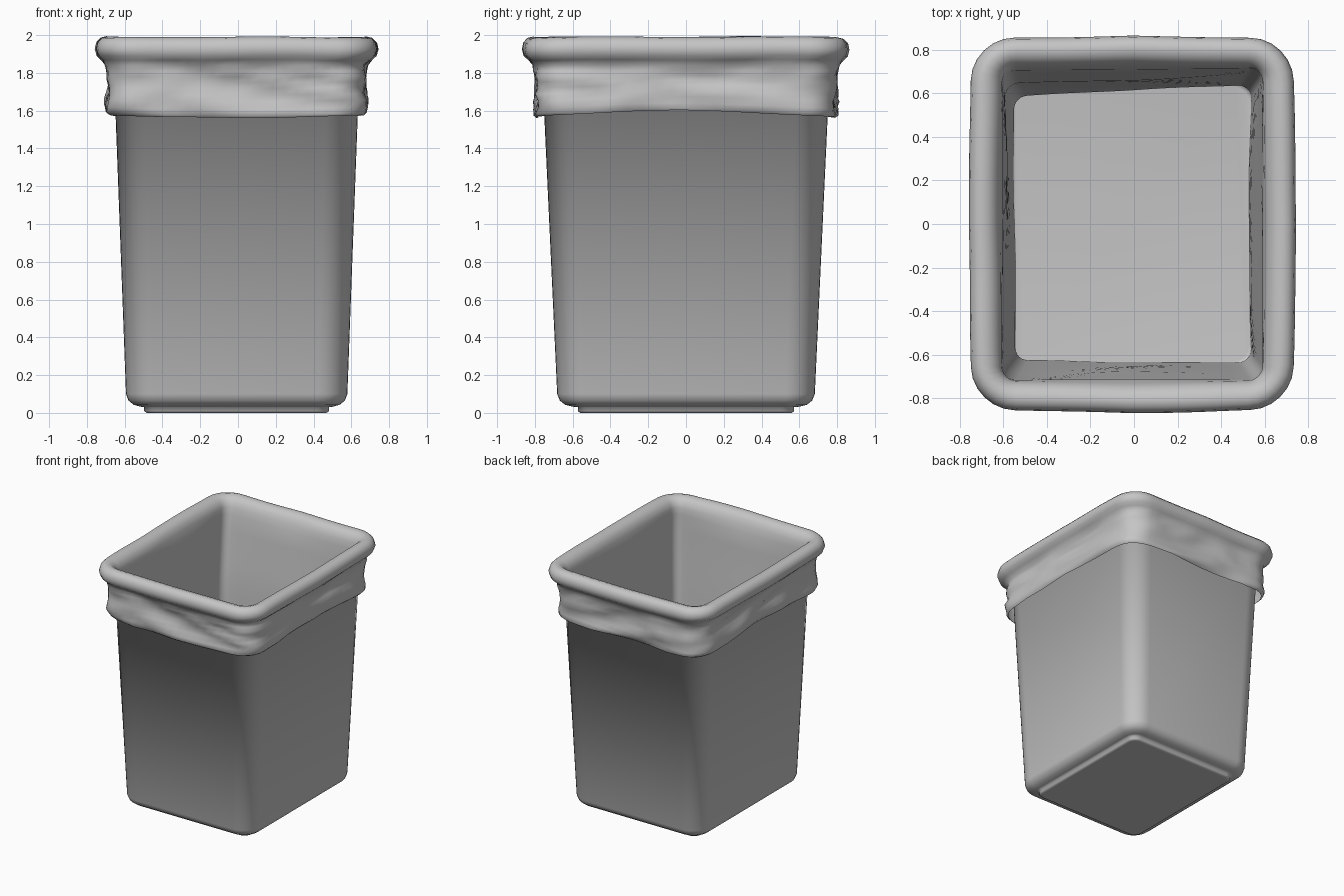
import bpy
import bmesh
import math
from mathutils import Vector, noise

cube = bpy.data.objects.get("Cube")
if cube:
    bpy.data.objects.remove(cube, do_unlink=True)

grey = bpy.data.materials.new("mid grey plastic")
grey.use_nodes = True
grey.diffuse_color = (0.56, 0.56, 0.56, 1)
grey.node_tree.nodes["Principled BSDF"].inputs["Base Color"].default_value = (0.56, 0.56, 0.56, 1)

CENTRE_X = -0.007


def rounded_rect(hx, hy, radius, side_steps, corner_steps):
    """Outline of a rounded rectangle, with evenly divided sides."""
    points = []
    for k, (sx, sy) in enumerate([(1, 1), (-1, 1), (-1, -1), (1, -1)]):
        arc = []
        for i in range(corner_steps + 1):
            a = math.pi / 2 * (k + i / corner_steps)
            arc.append(Vector((sx * (hx - radius) + radius * math.cos(a),
                               sy * (hy - radius) + radius * math.sin(a))))
        if points:
            start = points[-1]
            points += [start.lerp(arc[0], i / side_steps) for i in range(1, side_steps)]
        points += arc
    start, end = points[-1], points[0]
    points += [start.lerp(end, i / side_steps) for i in range(1, side_steps)]
    return points


def loft(name, profile, side_steps, corner_steps, shape=None, capped=False):
    """Skin rounded rectangles given as (half x, half y, z, radius)."""
    bm = bmesh.new()
    rings = []
    for level, (hx, hy, z, radius) in enumerate(profile):
        ring = []
        for p in rounded_rect(hx, hy, radius, side_steps, corner_steps):
            co = Vector((p.x, p.y, z))
            if shape:
                co = shape(co, level)
            co.x += CENTRE_X
            ring.append(bm.verts.new(co))
        rings.append(ring)
    for low, high in zip(rings, rings[1:]):
        n = len(low)
        for i in range(n):
            j = (i + 1) % n
            bm.faces.new((low[i], low[j], high[j], high[i]))
    if capped:
        bm.faces.new(rings[0][::-1])
        bm.faces.new(rings[-1])
    mesh = bpy.data.meshes.new(name)
    bm.to_mesh(mesh)
    bm.free()
    mesh.materials.append(grey)
    obj = bpy.data.objects.new(name, mesh)
    bpy.context.collection.objects.link(obj)
    bpy.ops.object.select_all(action='DESELECT')
    obj.select_set(True)
    bpy.context.view_layer.objects.active = obj
    bpy.ops.object.shade_smooth_by_angle(angle=math.radians(88))


# Bin: foot, rounded base, tapered wall, turned-out lip, inner wall and floor
loft("bin_body", [
    (0.46, 0.545, 0.0, 0.05),
    (0.475, 0.56, 0.0, 0.06),
    (0.49, 0.573, 0.01, 0.07),
    (0.49, 0.573, 0.03, 0.07),
    (0.51, 0.60, 0.033, 0.09),
    (0.545, 0.64, 0.043, 0.12),
    (0.573, 0.668, 0.065, 0.145),
    (0.586, 0.682, 0.10, 0.155),
    (0.652, 0.764, 1.87, 0.17),
    (0.69, 0.80, 1.875, 0.18),
    (0.70, 0.81, 1.93, 0.19),
    (0.66, 0.77, 1.96, 0.16),
    (0.637, 0.749, 1.93, 0.14),
    (0.574, 0.67, 0.12, 0.13),
    (0.55, 0.647, 0.073, 0.09),
    (0.535, 0.632, 0.07, 0.08),
], 1, 8, capped=True)


# Bag: outer cuff, rolled rim over the lip, then a hanging inner lining
cuff = [(0.666, 0.780, 1.566, 0.17),
        (0.680, 0.795, 1.58, 0.17),
        (0.685, 0.798, 1.61, 0.17),
        (0.684, 0.798, 1.65, 0.17),
        (0.680, 0.795, 1.685, 0.17),
        (0.677, 0.792, 1.72, 0.17),
        (0.676, 0.790, 1.75, 0.17),
        (0.677, 0.792, 1.78, 0.17),
        (0.680, 0.795, 1.81, 0.17),
        (0.686, 0.802, 1.84, 0.18)]
rim = [(0.707, 0.825, 1.868, 0.19),
       (0.730, 0.848, 1.89, 0.20),
       (0.741, 0.857, 1.925, 0.20),
       (0.733, 0.85, 1.96, 0.20),
       (0.71, 0.828, 1.983, 0.18),
       (0.68, 0.798, 1.99, 0.15),
       (0.645, 0.765, 1.98, 0.11),
       (0.615, 0.738, 1.955, 0.08),
       (0.60, 0.722, 1.915, 0.07)]
lining = [(0.597 - 0.05 * t, 0.715 - 0.08 * t, 1.86 - 1.76 * t, 0.06)
          for t in [i / 14 for i in range(15)]]
RIM_START = len(cuff)
LINING_START = len(cuff) + len(rim)


def crumple(co, level):
    """Push the film in and out along stretched, slanted folds."""
    out = Vector((co.x / 0.7, co.y / 0.82, 0))
    out = Vector((out.x ** 5, out.y ** 5, 0)).normalized()
    slant = co.x * 1.2 + co.y * 0.9
    if level < RIM_START:
        # sharp pinched creases on the cuff, with a hem that rises at the sides
        crease = abs(noise.noise(Vector((co.x * 2, co.y * 2, co.z * 9 + slant))))
        fine = noise.noise(Vector((co.x * 5, co.y * 5, co.z * 11 - slant * 2)))
        co = co + out * (0.012 - 0.045 * crease + 0.008 * fine)
        lift = 0.03 * (1 - (co.y / 0.8) ** 2)
        lift += 0.01 * noise.noise(Vector((co.x * 2, co.y * 2, 4)))
        co.z += lift * (1.84 - co.z) / 0.27
    elif level < LINING_START:
        bow = 1 - min(abs(co.x) / 0.74, abs(co.y) / 0.86)
        swell = noise.noise(Vector((co.x * 2, co.y * 2, 7)))
        co = co + out * (0.016 * bow - 0.005 + 0.007 * swell)
        co.z += 0.008 * swell
    else:
        depth = min(1, (level - LINING_START + 1) / 5)
        fold = noise.noise(Vector((co.x * 1.8, co.y * 1.8, co.z * 0.7 + slant * 0.5)))
        co = co + out * depth * (0.018 * fold - 0.004)
        # the back panel sags further inwards towards one side
        if co.y > 0.4:
            co.y -= 0.045 * depth * (0.5 - co.x)
    return co


loft("bag_liner", cuff + rim + lining, 16, 6, shape=crumple)
